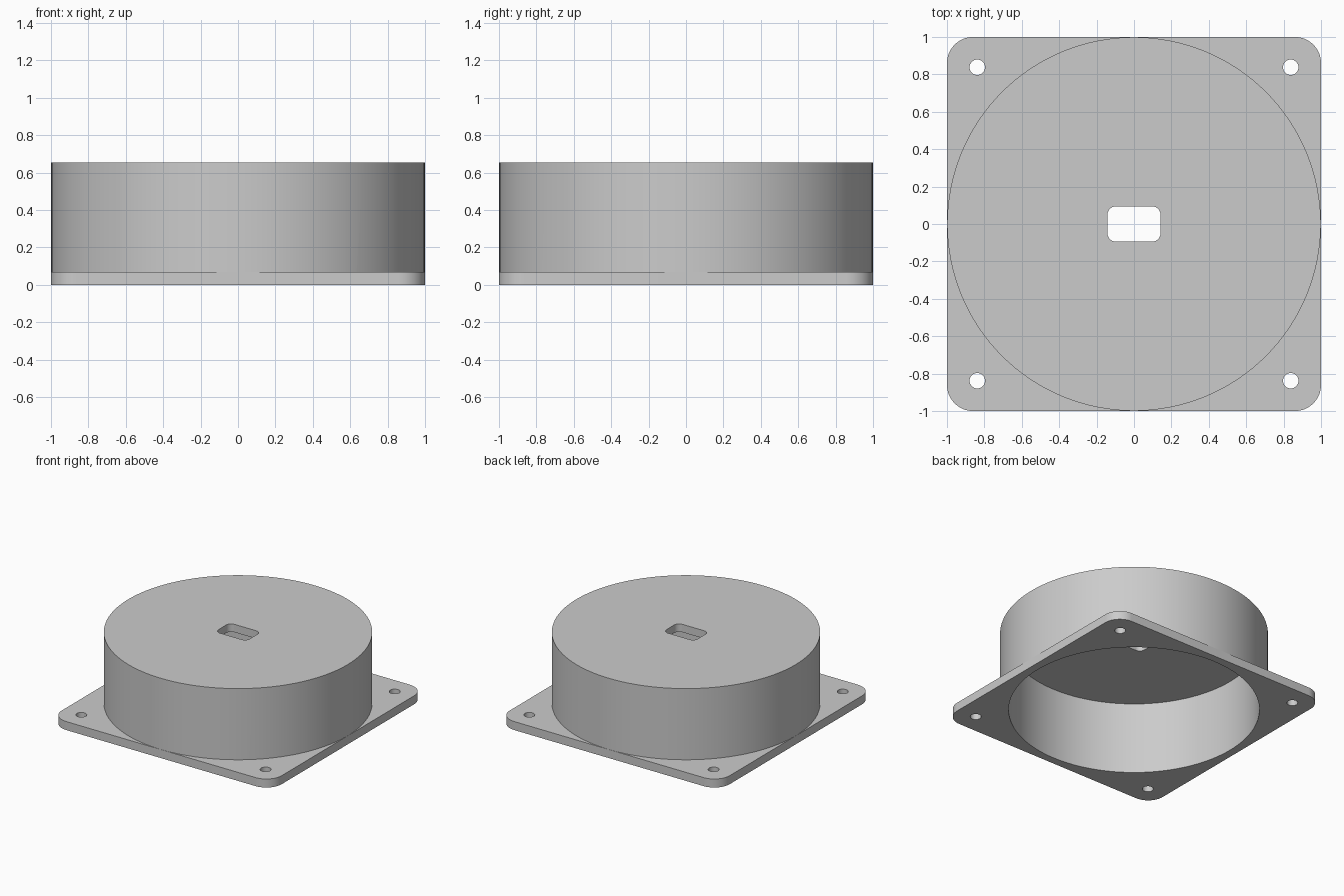
import bpy, bmesh, math

if "Cube" in bpy.data.objects:
    bpy.data.objects.remove(bpy.data.objects["Cube"])

PLATE_H, TOTAL_H, WALL = 0.07, 0.655, 0.065


def rounded_rect(hx, hy, r, n=12):
    """Outline of a rectangle with rounded corners."""
    pts = []
    for q, (sx, sy) in enumerate([(1, 1), (-1, 1), (-1, -1), (1, -1)]):
        for i in range(n + 1):
            a = math.pi / 2 * (q + i / n)
            pts.append((sx * (hx - r) + r * math.cos(a), sy * (hy - r) + r * math.sin(a)))
    return pts


def circle(r, n, cx=0, cy=0):
    return [(cx + r * math.cos(2 * math.pi * i / n), cy + r * math.sin(2 * math.pi * i / n))
            for i in range(n)]


def prism(name, outline, z0, z1):
    """Solid made by extruding an outline from z0 to z1."""
    bm = bmesh.new()
    face = bm.faces.new([bm.verts.new((x, y, z0)) for x, y in outline])
    top = bmesh.ops.extrude_face_region(bm, geom=[face])["geom"]
    bmesh.ops.translate(bm, vec=(0, 0, z1 - z0),
                        verts=[v for v in top if isinstance(v, bmesh.types.BMVert)])
    bmesh.ops.recalc_face_normals(bm, faces=bm.faces)
    mesh = bpy.data.meshes.new(name)
    bm.to_mesh(mesh)
    bm.free()
    obj = bpy.data.objects.new(name, mesh)
    bpy.context.collection.objects.link(obj)
    return obj


def combine(target, tool, operation):
    """Apply a boolean and discard the tool object."""
    bpy.context.view_layer.objects.active = target
    mod = target.modifiers.new("combine", 'BOOLEAN')
    mod.operation, mod.solver, mod.object = operation, 'EXACT', tool
    bpy.ops.object.modifier_apply(modifier=mod.name)
    bpy.data.objects.remove(tool)


# Square flange joined to the round housing
housing = prism("flanged_housing", rounded_rect(1, 1, 0.14), 0, PLATE_H)
combine(housing, prism("drum", circle(0.999, 128), 0.02, TOTAL_H), 'UNION')

# Open cavity underneath, slot in the top, four screw holes
combine(housing, prism("cavity", circle(0.935, 128), -0.1, TOTAL_H - WALL), 'DIFFERENCE')
combine(housing, prism("slot", rounded_rect(0.142, 0.094, 0.045), 0.4, 0.8), 'DIFFERENCE')
for sx in (-1, 1):
    for sy in (-1, 1):
        hole = prism("screw_hole", circle(0.041, 32, sx * 0.838, sy * 0.838), -0.1, 0.2)
        combine(housing, hole, 'DIFFERENCE')

# Single grey colour
grey = bpy.data.materials.new("grey")
grey.diffuse_color = (0.6, 0.6, 0.6, 1)
grey.use_nodes = True
grey.node_tree.nodes["Principled BSDF"].inputs["Base Color"].default_value = grey.diffuse_color
housing.data.materials.clear()
housing.data.materials.append(grey)

bpy.ops.object.select_all(action='DESELECT')
housing.select_set(True)
bpy.context.view_layer.objects.active = housing
bpy.ops.object.shade_smooth_by_angle(angle=math.radians(30))
